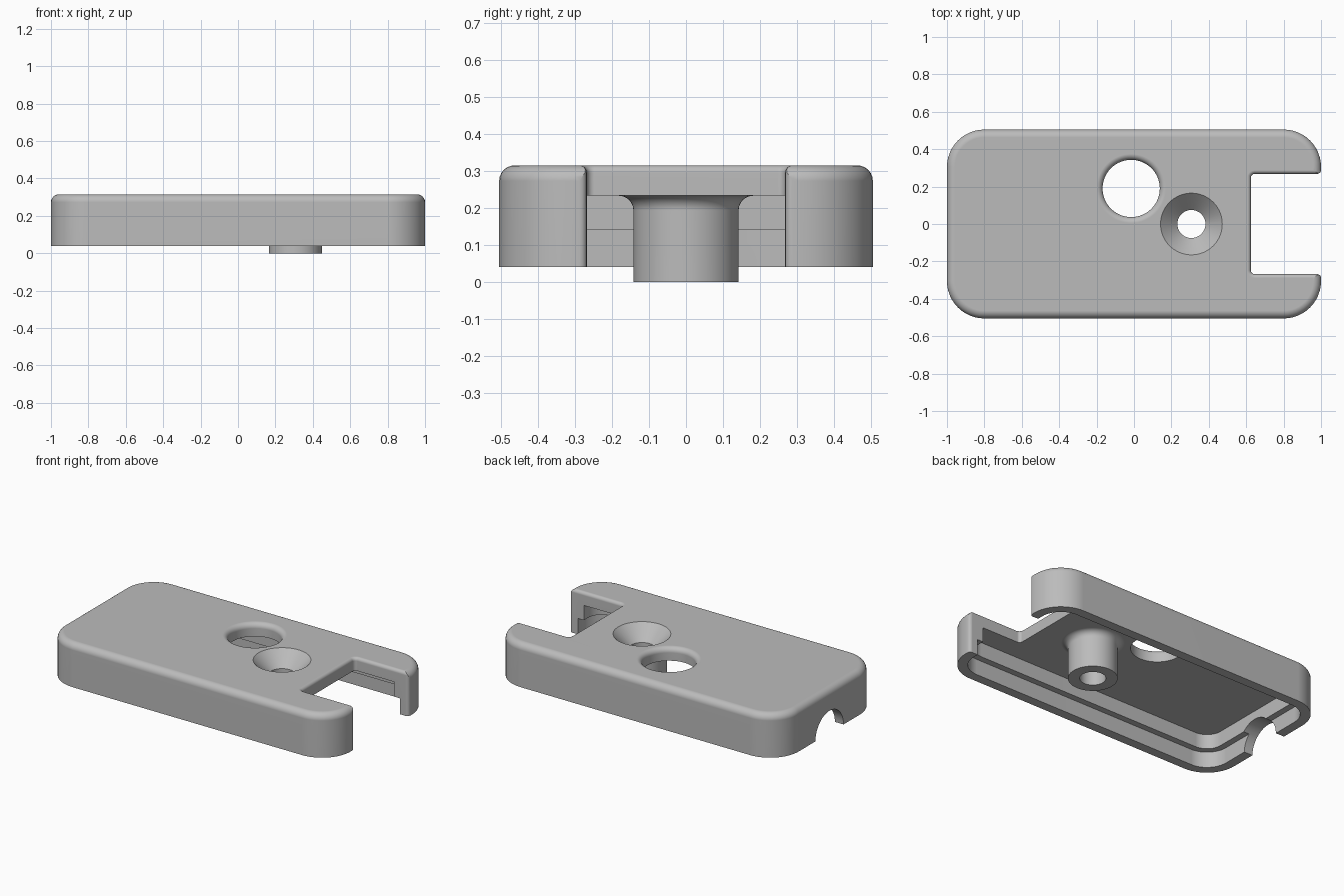
import bpy, bmesh
from math import sin, cos, pi

cube = bpy.data.objects.get("Cube")
if cube:
    bpy.data.objects.remove(cube, do_unlink=True)

BOTTOM, LEDGE, CEILING, TOP = 0.04, 0.14, 0.233, 0.315
HALF_X, HALF_Y, CORNER = 1.0, 0.505, 0.2
ABOVE = TOP + 0.1

plastic = bpy.data.materials.new("grey plastic")
plastic.use_nodes = True
GREY = (0.5, 0.5, 0.5, 1)
plastic.diffuse_color = GREY
plastic.node_tree.nodes["Principled BSDF"].inputs["Base Color"].default_value = GREY


def loft(name, rings):
    """Closed solid through a stack of matching rings."""
    bm = bmesh.new()
    loops = [[bm.verts.new(p) for p in ring] for ring in rings]
    n = len(loops[0])
    for a, b in zip(loops, loops[1:]):
        for i in range(n):
            j = (i + 1) % n
            bm.faces.new((a[i], a[j], b[j], b[i]))
    bm.faces.new(loops[0])
    bm.faces.new(loops[-1])
    bmesh.ops.recalc_face_normals(bm, faces=bm.faces)
    mesh = bpy.data.meshes.new(name)
    bm.to_mesh(mesh)
    bm.free()
    mesh.materials.append(plastic)
    ob = bpy.data.objects.new(name, mesh)
    bpy.context.collection.objects.link(ob)
    return ob


def arc(cx, cy, r, start, end, n):
    return [(cx + r * cos(start + (end - start) * i / n),
             cy + r * sin(start + (end - start) * i / n)) for i in range(n + 1)]


def rounded_rect(inset, z):
    x, y, r = HALF_X - CORNER, HALF_Y - CORNER, CORNER - inset
    pts = []
    for k, (sx, sy) in enumerate([(1, 1), (-1, 1), (-1, -1), (1, -1)]):
        pts += arc(sx * x, sy * y, r, k * pi / 2, (k + 1) * pi / 2, 12)
    return [(px, py, z) for px, py in pts]


def fillet(r, n=6):
    """Offset and height of a rounded top edge."""
    return [(r * (1 - cos(a)), TOP - r + r * sin(a))
            for a in (i * pi / 2 / n for i in range(n + 1))]


def turned(name, cx, cy, profile, n=64):
    return loft(name, [[(x, y, z) for x, y in arc(cx, cy, r, 0, 2 * pi, n)[:-1]]
                       for r, z in profile])


def notch_ring(d, z):
    w, back, r = 0.268 + d, 0.625 - d, 0.02
    half = [(1.1, w + r)] + arc(HALF_X - r - d, w + r, r, 0, -pi / 2, 4)
    half += arc(back + r + d, w - r - d, r + d, pi / 2, pi, 4)
    return [(x, y, z) for x, y in half + [(x, -y) for x, y in reversed(half)]]


def combine(body, tool, operation):
    mod = body.modifiers.new(tool.name, 'BOOLEAN')
    mod.operation, mod.object, mod.solver = operation, tool, 'EXACT'
    bpy.context.view_layer.objects.active = body
    bpy.ops.object.modifier_apply(modifier=mod.name)
    bpy.data.objects.remove(tool, do_unlink=True)


# Rounded outer case
case = loft("case_cover", [rounded_rect(0, BOTTOM)] +
            [rounded_rect(d, z) for d, z in fillet(0.042)])

# Stepped cavity: thin lip below, thicker wall above
combine(case, loft("cavity", [rounded_rect(0.06, BOTTOM - 0.1), rounded_rect(0.06, LEDGE),
                              rounded_rect(0.10, LEDGE), rounded_rect(0.10, CEILING)]),
        'DIFFERENCE')

# Connector notch with softened edges
notch = [notch_ring(0, -0.1)] + [notch_ring(d, z) for d, z in fillet(0.02, 4)]
combine(case, loft("notch", notch + [notch_ring(0.02, ABOVE)]), 'DIFFERENCE')

# Half-round cable opening in the end wall
combine(case, loft("cable_opening", [[(x, y, z) for y, z in arc(0, BOTTOM, 0.14, 0, 2 * pi, 48)[:-1]]
                                     for x in (-1.1, -0.84)]), 'DIFFERENCE')

# Screw post with a flared root
SCREW = (0.307, 0)
root = [(0.182 - 0.04 * cos(a), CEILING - 0.04 + 0.04 * sin(a))
        for a in (i * pi / 12 for i in range(7))]
combine(case, turned("screw_post", *SCREW, [(0.142, 0)] + root + [(0.182, CEILING + 0.03)]), 'UNION')

# Countersunk screw hole
combine(case, turned("screw_hole", *SCREW, [(0.075, -0.1), (0.075, TOP - 0.09),
                                            (0.165, TOP), (0.165, ABOVE)]), 'DIFFERENCE')

# Round button hole with a rolled rim
rim = [(0.153 + d, z) for d, z in fillet(0.032)]
combine(case, turned("button_hole", -0.015, 0.19, [(0.153, 0.1)] + rim + [(0.185, ABOVE)]),
        'DIFFERENCE')

# Smooth rounded edges, crisp corners
bpy.ops.object.select_all(action='DESELECT')
case.select_set(True)
bpy.context.view_layer.objects.active = case
bpy.ops.object.shade_smooth_by_angle(angle=pi / 6)
weighted = case.modifiers.new("flat_face_shading", 'WEIGHTED_NORMAL')
weighted.keep_sharp = True
